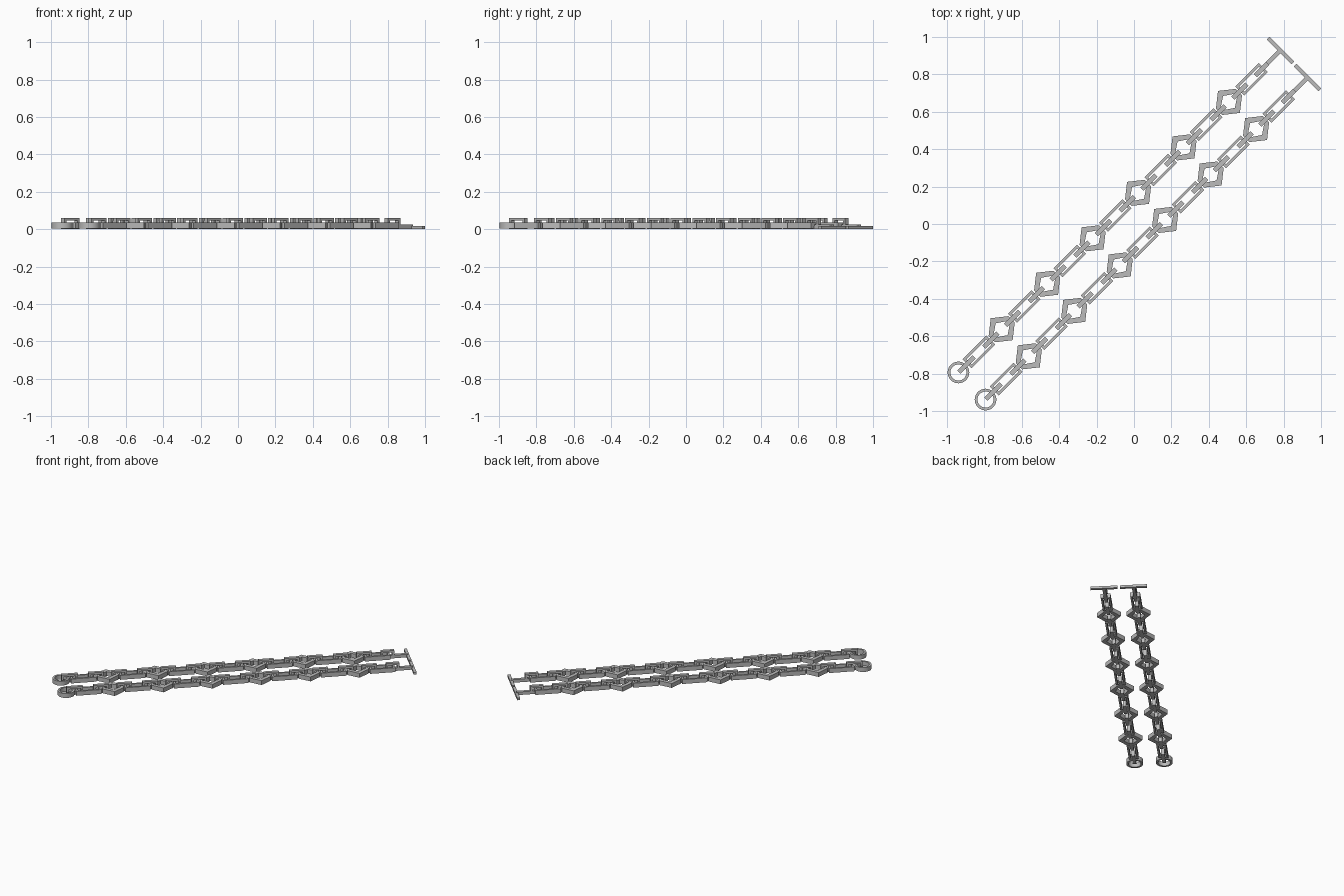
import bpy, bmesh, math
from mathutils import Matrix, Vector

if "Cube" in bpy.data.objects:
    bpy.data.objects.remove(bpy.data.objects["Cube"], do_unlink=True)

steel = bpy.data.materials.new("grey_steel")
steel.use_nodes = True
GREY = (0.5, 0.5, 0.5, 1)
steel.diffuse_color = GREY
steel.node_tree.nodes["Principled BSDF"].inputs["Base Color"].default_value = GREY

PITCH = 0.3437      # distance between two hexagon links
HEIGHT = 0.033      # height of the flat links
DIAGONAL = Matrix.Rotation(math.radians(45), 4, "Z")


def rectangle(length, width):
    a, b = length / 2, width / 2
    return [(a, b), (-a, b), (-a, -b), (a, -b)]


def hexagon(end, end_half, tip):
    return [(end, end_half), (0, tip), (-end, end_half),
            (-end, -end_half), (0, -tip), (end, -end_half)]


def circle(radius, sides=32):
    return [(radius * math.cos(math.tau * i / sides),
             radius * math.sin(math.tau * i / sides)) for i in range(sides)]


def add_object(name, bm, place):
    bmesh.ops.recalc_face_normals(bm, faces=bm.faces)
    mesh = bpy.data.meshes.new(name)
    bm.to_mesh(mesh)
    bm.free()
    mesh.materials.append(steel)
    obj = bpy.data.objects.new(name, mesh)
    obj.matrix_world = DIAGONAL @ place
    bpy.context.collection.objects.link(obj)
    return obj


def frame(name, outer, inner, depth, place):
    """Closed frame between two outlines, with the given depth."""
    bm = bmesh.new()
    loops = [[bm.verts.new((x, y, z)) for x, y in outline]
             for outline, z in ((outer, 0), (outer, depth), (inner, depth), (inner, 0))]
    n = len(outer)
    for k in range(4):
        a, b = loops[k], loops[(k + 1) % 4]
        for i in range(n):
            j = (i + 1) % n
            bm.faces.new((a[i], a[j], b[j], b[i]))
    return add_object(name, bm, place)


def box(name, size, place):
    bm = bmesh.new()
    bmesh.ops.create_cube(bm, size=1)
    bmesh.ops.scale(bm, vec=Vector(size), verts=bm.verts)
    return add_object(name, bm, place)


def upright_link(name, u, v, length):
    width, tall = 0.024, 0.06
    place = (Matrix.Translation((u, v + width / 2, 0.001 + tall / 2))
             @ Matrix.Rotation(math.radians(90), 4, "X"))
    frame(name, rectangle(length, tall), rectangle(length - 0.03, tall - 0.03), width, place)


def build_chain(side, v):
    def at(u, z=0.003):
        return Matrix.Translation((u, v, z))

    # End ring
    ring = frame(side + "_end_ring", circle(0.058), circle(0.043), HEIGHT, at(-1.225))
    bpy.ops.object.select_all(action="DESELECT")
    ring.select_set(True)
    bpy.context.view_layer.objects.active = ring
    bpy.ops.object.shade_smooth_by_angle()
    upright_link(side + "_ring_connector", -1.165, v, 0.116)

    # Long flat links
    for i in range(7):
        frame(f"{side}_long_link_{i + 1}", rectangle(0.178, 0.068),
              rectangle(0.15, 0.04), HEIGHT, at(-1.07 + PITCH * i))

    # Hexagon links with an upright connector on each end
    for i in range(6):
        u = -0.898 + PITCH * i
        frame(f"{side}_hexagon_link_{i + 1}", hexagon(0.074, 0.0245, 0.083),
              hexagon(0.056, 0.007, 0.045), HEIGHT, at(u))
        for word, d in (("rear", -0.082), ("front", 0.082)):
            upright_link(f"{side}_{word}_connector_{i + 1}", u + d, v, 0.106)

    # Toggle bar and its stem
    upright_link(side + "_toggle_connector", 1.066, v, 0.094)
    box(side + "_toggle_stem", (0.125, 0.023, 0.023), at(1.147, 0.0125))
    box(side + "_toggle_bar", (0.021, 0.187, 0.017), at(1.209, 0.0095))


build_chain("left_chain", -0.1025)
build_chain("right_chain", 0.1025)
